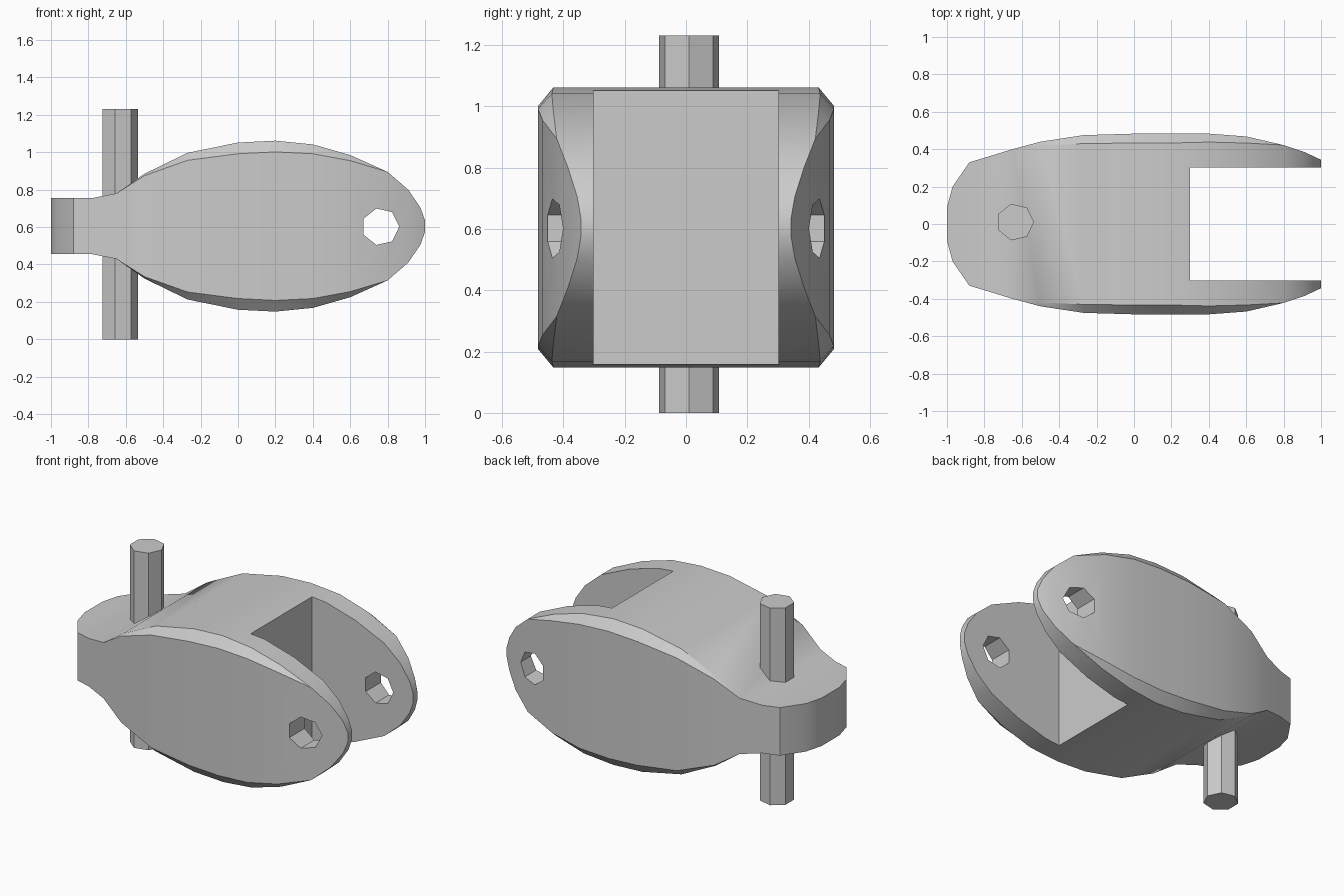
import bpy, bmesh, math

cube = bpy.data.objects.get("Cube")
if cube:
    bpy.data.objects.remove(cube, do_unlink=True)

# One grey for everything
grey = bpy.data.materials.new("plain grey")
grey.use_nodes = True
GREY = (0.6, 0.6, 0.6, 1)
grey.diffuse_color = GREY
grey.node_tree.nodes["Principled BSDF"].inputs["Base Color"].default_value = GREY

MID_Z = 0.605


def make_object(name, bm):
    mesh = bpy.data.meshes.new(name)
    bmesh.ops.recalc_face_normals(bm, faces=bm.faces)
    bm.to_mesh(mesh)
    bm.free()
    mesh.materials.append(grey)
    ob = bpy.data.objects.new(name, mesh)
    bpy.context.collection.objects.link(ob)
    return ob


def heptagon_rod(name, length, location, rotation):
    bpy.ops.mesh.primitive_cylinder_add(vertices=7, radius=0.1, depth=length,
                                        location=location, rotation=rotation)
    ob = bpy.context.object
    ob.name = name
    ob.data.materials.append(grey)
    return ob


def section(bm, x, half_width, half_height, cut_y, cut_z):
    """Chamfered rectangle across the body at x."""
    w, h = half_width, half_height
    quarter = [(w, h - cut_z), (w - cut_y, h)]
    ring = quarter + [(-y, z) for y, z in reversed(quarter)]
    ring += [(-y, -z) for y, z in ring]
    return [bm.verts.new((x, y, MID_Z + z)) for y, z in ring]


# Stations along the body: x, half width, half height, chamfer in y, chamfer in z
stations = [
    (-1.0, 0.09, 0.15, 0, 0), (-0.97, 0.2, 0.15, 0, 0),
    (-0.88, 0.33, 0.15, 0, 0), (-0.78, 0.36, 0.15, 0, 0),
    (-0.65, 0.4, 0.175, 0, 0), (-0.5, 0.44, 0.28, 0.02, 0.01),
    (-0.27, 0.475, 0.392, 0.045, 0.04), (0, 0.483, 0.447, 0.05, 0.06),
    (0.2, 0.483, 0.457, 0.05, 0.06), (0.4, 0.483, 0.437, 0.045, 0.05),
    (0.6, 0.468, 0.38, 0.035, 0.03), (0.8, 0.422, 0.29, 0, 0),
    (0.91, 0.385, 0.195, 0, 0), (0.975, 0.355, 0.1, 0, 0), (1.0, 0.343, 0.03, 0, 0),
]

# Body lofted through the stations
bm = bmesh.new()
rings = [section(bm, *s) for s in stations]
for a, b in zip(rings, rings[1:]):
    for i in range(8):
        j = (i + 1) % 8
        bm.faces.new((a[i], a[j], b[j], b[i]))
bm.faces.new(rings[0])
bm.faces.new(rings[-1])
bmesh.ops.remove_doubles(bm, verts=bm.verts, dist=0.0005)
body = make_object("forked_body", bm)

# Cutters: the fork slot and the cross hole
bpy.ops.mesh.primitive_cube_add(size=1, location=(0.8, 0, MID_Z))
slot = bpy.context.object
slot.name = "slot_cutter"
slot.scale = (1, 0.605, 2)
slot.data.materials.append(grey)
hole = heptagon_rod("cross_hole_cutter", 2, (0.762, 0, 0.602), (math.pi / 2, 0, math.pi))
# Turn the hole so that one corner points to -x
hole.rotation_euler = (math.pi / 2, math.pi / 2, 0)

bpy.context.view_layer.objects.active = body
for cutter in (slot, hole):
    cutter.hide_render = True
    mod = body.modifiers.new(cutter.name, 'BOOLEAN')
    mod.operation = 'DIFFERENCE'
    mod.solver = 'EXACT'
    mod.object = cutter
    bpy.ops.object.modifier_apply(modifier=mod.name)
for cutter in (slot, hole):
    bpy.data.objects.remove(cutter, do_unlink=True)

bpy.ops.object.select_all(action='DESELECT')
body.select_set(True)
bpy.ops.object.shade_smooth_by_angle(angle=math.radians(28))

# Upright pin through the tab
heptagon_rod("pivot_pin", 1.232, (-0.635, 0.01, 0.616), (0, 0, -math.pi / 2))
